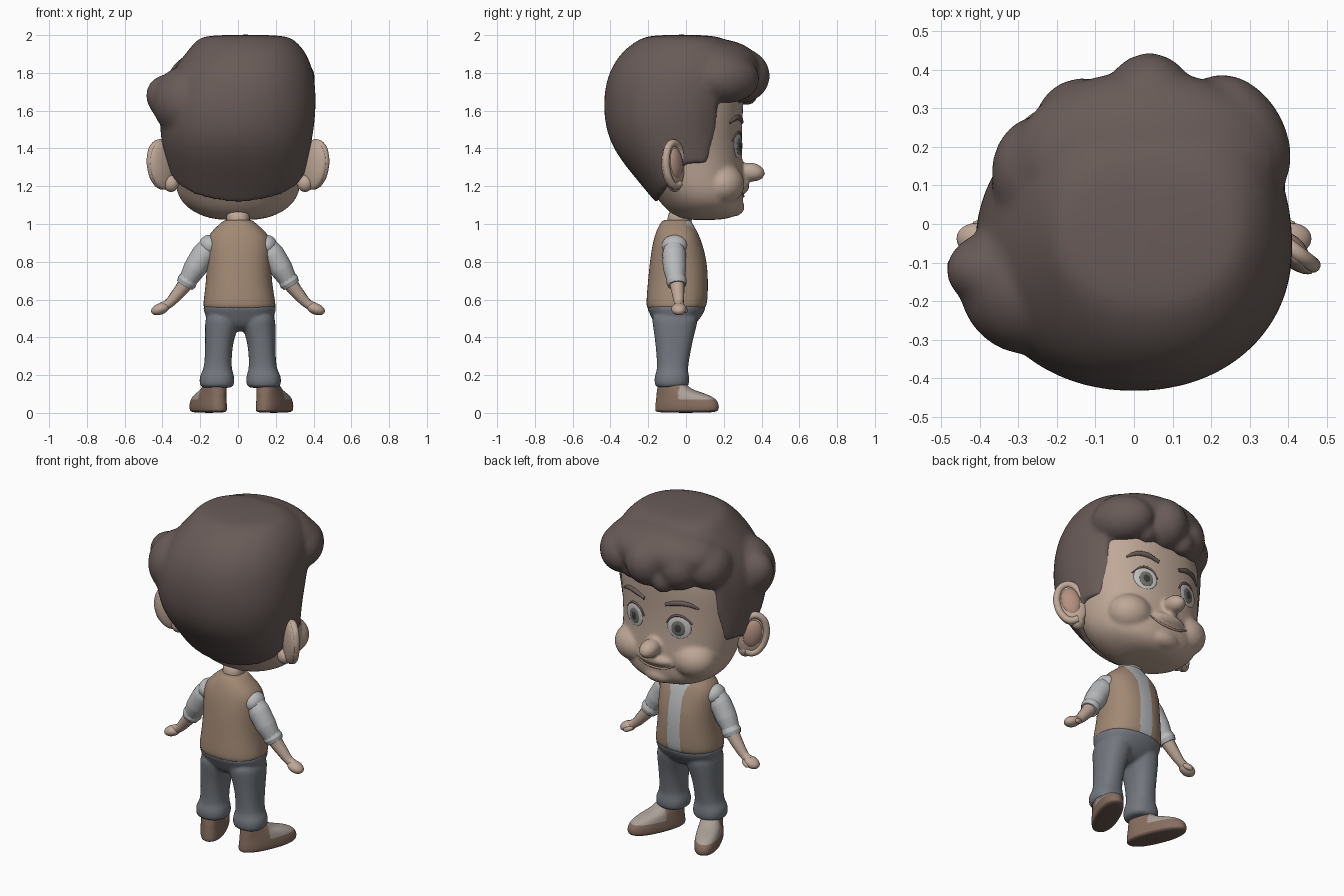
import bpy, bmesh
from math import cos, sin, pi, radians
from mathutils import Matrix, Vector, Euler

if "Cube" in bpy.data.objects:
    bpy.data.objects.remove(bpy.data.objects["Cube"])

HAIR, SKIN, VEST = (.14, .105, .097), (.52, .39, .31), (.36, .25, .175)
SHIRT, JEANS, SHOE = (.48, .49, .50), (.17, .185, .21), (.24, .155, .115)
WHITE, DARK, BLUSH = (.58, .56, .54), (.05, .045, .045), (.45, .28, .22)


def material(col):
    name = "tone_%02d_%02d_%02d" % tuple(int(c * 99) for c in col)
    m = bpy.data.materials.get(name) or bpy.data.materials.new(name)
    m.diffuse_color = (*col, 1)
    m.use_nodes = True
    m.node_tree.nodes["Principled BSDF"].inputs["Base Color"].default_value = m.diffuse_color
    return m


def finish(name, bm, col):
    bmesh.ops.recalc_face_normals(bm, faces=bm.faces)
    for f in bm.faces:
        f.smooth = True
    me = bpy.data.meshes.new(name)
    bm.to_mesh(me)
    bm.free()
    ob = bpy.data.objects.new(name, me)
    bpy.context.collection.objects.link(ob)
    me.materials.append(material(col))
    return ob


def modify(ob, kind, **props):
    bpy.context.view_layer.objects.active = ob
    m = ob.modifiers.new(kind, kind)
    for k, v in props.items():
        setattr(m, k, v)
    bpy.ops.object.modifier_apply(modifier=m.name)


def fuse(target, others, voxel, smooth):
    """Join overlapping parts into one blended skin."""
    bpy.ops.object.select_all(action='DESELECT')
    for ob in others + [target]:
        ob.select_set(True)
    bpy.context.view_layer.objects.active = target
    bpy.ops.object.join()
    modify(target, 'REMESH', mode='VOXEL', voxel_size=voxel, use_smooth_shade=True)
    modify(target, 'SMOOTH', factor=.5, iterations=smooth)


def loft(name, rows, col, p=2.3, back=None, side=1, n=24):
    """Smooth body through rounded sections (z, x0, x1, y0, y1); back = roundness behind."""
    bm, rings = bmesh.new(), []
    for z, x0, x1, y0, y1 in rows:
        ring = []
        for i in range(n):
            t = 2 * pi * i / n
            e = 2 / (back if back and sin(t) < 0 else p)
            power = lambda v: (1 if v >= 0 else -1) * abs(v) ** e
            x = (x0 + x1) / 2 + (x1 - x0) / 2 * power(cos(t))
            y = (y0 + y1) / 2 + (y1 - y0) / 2 * power(sin(t))
            ring.append(bm.verts.new((side * x, y, z)))
        rings.append(ring)
    for a, b in zip(rings, rings[1:]):
        for i in range(n):
            bm.faces.new((a[i], a[(i + 1) % n], b[(i + 1) % n], b[i]))
    bm.faces.new(rings[0])
    bm.faces.new(rings[-1])
    ob = finish(name, bm, col)
    modify(ob, 'SUBSURF', levels=2)
    return ob


def blob(name, loc, size, col, rot=(0, 0, 0)):
    bm = bmesh.new()
    bmesh.ops.create_uvsphere(bm, u_segments=28, v_segments=16, radius=1)
    mat = Matrix.LocRotScale(Vector(loc), Euler(rot), Vector(size))
    bmesh.ops.transform(bm, matrix=mat, verts=bm.verts)
    return finish(name, bm, col)


def tube(name, pts, col):
    """Round limb through points (x, y, z, radius)."""
    cu = bpy.data.curves.new(name, 'CURVE')
    cu.dimensions, cu.bevel_depth, cu.bevel_resolution = '3D', 1, 4
    cu.use_fill_caps = True
    sp = cu.splines.new('BEZIER')
    sp.bezier_points.add(len(pts) - 1)
    for b, (x, y, z, r) in zip(sp.bezier_points, pts):
        b.co, b.radius = (x, y, z), r
        b.handle_left_type = b.handle_right_type = 'AUTO'
    cu.materials.append(material(col))
    ob = bpy.data.objects.new(name, cu)
    bpy.context.collection.objects.link(ob)
    return ob


def paint(ob, col, test):
    ob.data.materials.append(material(col))
    k = len(ob.data.materials) - 1
    for f in ob.data.polygons:
        if test(*f.center):
            f.material_index = k


# Head with nose, lip and cheeks blended in
head = loft("head", [
    (1.02, -.10, .10, .0, .19), (1.04, -.19, .19, -.06, .265), (1.09, -.28, .28, -.12, .30),
    (1.16, -.325, .325, -.17, .305), (1.25, -.34, .34, -.25, .305), (1.40, -.375, .36, -.365, .295),
    (1.55, -.385, .385, -.41, .30), (1.70, -.375, .38, -.40, .31), (1.82, -.29, .33, -.34, .28),
    (1.92, -.20, .25, -.22, .20)], SKIN, p=2.3, back=2.1, n=32)
fuse(head, [blob("nose", (0, .345, 1.275), (.054, .074, .05), SKIN, (-.15, 0, 0)),
            blob("lip", (0, .29, 1.195), (.11, .045, .035), SKIN),
            blob("chin", (0, .25, 1.09), (.10, .06, .05), SKIN)]
     + [blob("cheek", (s * .19, .19, 1.21), (.13, .12, .11), SKIN) for s in (-1, 1)], .011, 6)

# Hair cap, cut away around face and nape
hair = loft("hair", [
    (1.07, -.25, .25, -.13, .24), (1.15, -.34, .34, -.19, .28), (1.25, -.36, .36, -.275, .28),
    (1.40, -.405, .385, -.395, .27), (1.55, -.42, .412, -.437, .28), (1.70, -.405, .415, -.437, .33),
    (1.82, -.345, .40, -.405, .36), (1.92, -.265, .355, -.335, .32), (1.975, -.22, .30, -.255, .22),
    (2.003, -.17, .25, -.19, .14)], HAIR, p=2.3, back=2.1, n=32)
bm = bmesh.new()
line = [(.7, 1.68), (.17, 1.68), (.16, 1.5), (.11, 1.32), (.0, 1.32), (-.08, 1.22),
        (-.14, 1.14), (-.16, 1.09), (-.16, .9), (.7, .9)]
face = bm.faces.new([bm.verts.new((-1, y, z)) for y, z in line])
ext = bmesh.ops.extrude_face_region(bm, geom=[face])["geom"]
bmesh.ops.translate(bm, vec=(2, 0, 0), verts=[v for v in ext if isinstance(v, bmesh.types.BMVert)])
cutter = finish("hair_cutter", bm, HAIR)
cutter.hide_render = True
modify(hair, 'BOOLEAN', object=cutter, operation='DIFFERENCE', solver='EXACT')
bpy.data.objects.remove(cutter)

# Fringe lumps and side tuft, blended into the cap
fuse(hair, [blob("fringe", loc, size, HAIR, rot) for loc, size, rot in [
    ((.03, .16, 1.825), (.35, .24, .155), (0, 0, 0)),
    ((.265, .22, 1.77), (.13, .18, .13), (0, 0, .5)),
    ((.04, .28, 1.785), (.13, .165, .15), (0, .3, 0)),
    ((-.13, .24, 1.77), (.13, .14, .135), (0, .3, .3)),
    ((-.25, .13, 1.76), (.12, .15, .13), (0, .2, 0)),
    ((.16, .28, 1.71), (.06, .07, .075), (0, .4, 0)),
    ((-.07, .32, 1.70), (.07, .065, .075), (0, .4, 0)),
    ((-.33, -.12, 1.655), (.165, .11, .13), (0, .5, 0)),
    ((-.27, -.15, 1.65), (.185, .19, .19), (0, .4, 0))]], .013, 14)
bpy.context.view_layer.update()


# Features laid on the face
def on_face(x, z):
    _, loc, nor, _ = head.ray_cast((x, 1, z), (0, -1, 0))
    return loc, nor


def patch(name, x, z, size, col, lift=0):
    loc, nor = on_face(x, z)
    rot = nor.to_track_quat('Y', 'Z').to_euler()
    blob(name, loc + nor * lift, size, col, rot)


def stroke(name, pts, col):
    tube(name, [(*on_face(x, z)[0], r) for x, z, r in pts], col)


for s in (-1, 1):
    patch("eye_white", s * .15, 1.415, (.07, .008, .066), WHITE)
    patch("iris", s * .145, 1.412, (.042, .006, .046), (.16, .17, .15), .005)
    patch("pupil", s * .145, 1.412, (.022, .005, .026), DARK, .008)
    stroke("upper_lid", [(s * .075, 1.43, .004), (s * .11, 1.475, .007), (s * .16, 1.485, .007),
                         (s * .22, 1.44, .004)], HAIR)
    stroke("eyebrow", [(s * .07, 1.54, .010), (s * .14, 1.562, .015), (s * .20, 1.56, .013),
                       (s * .25, 1.535, .006)], HAIR)
stroke("mouth", [(-.13, 1.18, .003), (-.07, 1.155, .006), (0, 1.147, .007), (.07, 1.155, .006),
                 (.13, 1.18, .003)], BLUSH)

# Ears: cupped plate, rim and lobe
for s in (-1, 1):
    rot = (0, s * radians(10), -s * radians(38))
    blob("ear", (s * .395, -.07, 1.31), (.088, .032, .13), SKIN, rot)
    blob("inner_ear", (s * .405, -.058, 1.32), (.055, .03, .085), BLUSH, rot)
    blob("ear_lobe", (s * .355, -.06, 1.215), (.042, .038, .045), SKIN)
    rim = []
    for i in range(9):
        a = radians(-110 + 280 * i / 8)
        local = Vector((s * .072 * cos(a), .012, .115 * sin(a)))
        local.rotate(Euler(rot))
        rim.append((*(Vector((s * .398, -.07, 1.315)) + local), .02))
    tube("ear_rim", rim, SKIN)

# Neck and torso: vest with a shirt panel down the front
loft("neck", [(.96, -.06, .06, -.10, .02), (1.03, -.06, .06, -.10, .03), (1.08, -.07, .07, -.09, .06)], SKIN)
vest = loft("vest", [
    (.54, -.175, .195, -.20, .09), (.565, -.188, .203, -.213, .113), (.68, -.170, .18, -.203, .118),
    (.80, -.165, .175, -.192, .112), (.89, -.168, .178, -.178, .088), (.94, -.158, .165, -.165, .07),
    (.985, -.115, .117, -.148, .045), (1.01, -.085, .087, -.13, .03), (1.025, -.07, .07, -.12, .025)],
    VEST, n=40)
paint(vest, SHIRT, lambda x, y, z: y > 0 and abs(x - .005) < .042 + .35 * max(0, z - .90))

# Trousers, seat and legs blended together
seat = loft("trousers", [(.43, -.04, .06, -.11, -.01), (.46, -.15, .17, -.165, .045),
                         (.52, -.177, .197, -.19, .09), (.56, -.188, .205, -.212, .108),
                         (.58, -.18, .20, -.20, .10)], JEANS)
leg_rows = [(.13, .05, .20, -.15, .0), (.145, .03, .217, -.168, .018), (.20, .03, .217, -.168, .018),
            (.222, .045, .195, -.152, .008), (.30, .046, .187, -.156, .02), (.40, .033, .187, -.166, .04),
            (.47, .0, .188, -.178, .06), (.54, .01, .18, -.185, .07)]
legs = [loft("leg", [(z, a + s * .012, b + s * .012, c, d) for z, a, b, c, d in leg_rows], JEANS, side=s)
        for s in (-1, 1)]
fuse(seat, legs, .009, 4)

shoe_rows = [(0, -.06, .06, -.09, .24), (.012, -.07, .07, -.097, .265), (.045, -.07, .072, -.095, .267),
             (.08, -.066, .068, -.09, .245), (.105, -.062, .063, -.088, .18), (.125, -.058, .058, -.083, .10),
             (.16, -.055, .055, -.08, .075)]

for s in (-1, 1):
    # Shoes with sole and pale upper
    shoe = loft("shoe", shoe_rows, SHOE, side=s)
    paint(shoe, (.40, .35, .31), lambda x, y, z: y > .06 and z > .07)
    paint(shoe, (.15, .10, .08), lambda x, y, z: z < .018)
    shoe.location = (.018 + s * .142, -.072, 0)
    shoe.rotation_euler.z = -s * radians(23)

    # Sleeve, rolled cuff, forearm and hand
    blob("shoulder", (s * .15, -.06, .885), (.055, .068, .058), SHIRT, (0, s * .6, 0))
    tube("sleeve", [(s * .14, -.06, .895, .052), (s * .182, -.063, .84, .063), (s * .228, -.06, .765, .061),
                    (s * .272, -.052, .69, .046)], SHIRT)
    tube("sleeve_cuff", [(s * .258, -.053, .715, .05), (s * .270, -.05, .695, .055),
                         (s * .282, -.048, .675, .048)], SHIRT)
    tube("forearm", [(s * .265, -.05, .70, .042), (s * .32, -.042, .63, .033), (s * .37, -.037, .577, .025),
                     (s * .40, -.035, .56, .026)], SKIN)
    blob("hand", (s * .412, -.038, .55), (.05, .04, .03), SKIN, (0, s * .35, 0))
    blob("thumb", (s * .392, -.008, .548), (.03, .014, .015), SKIN, (0, s * .4, s * .4))
